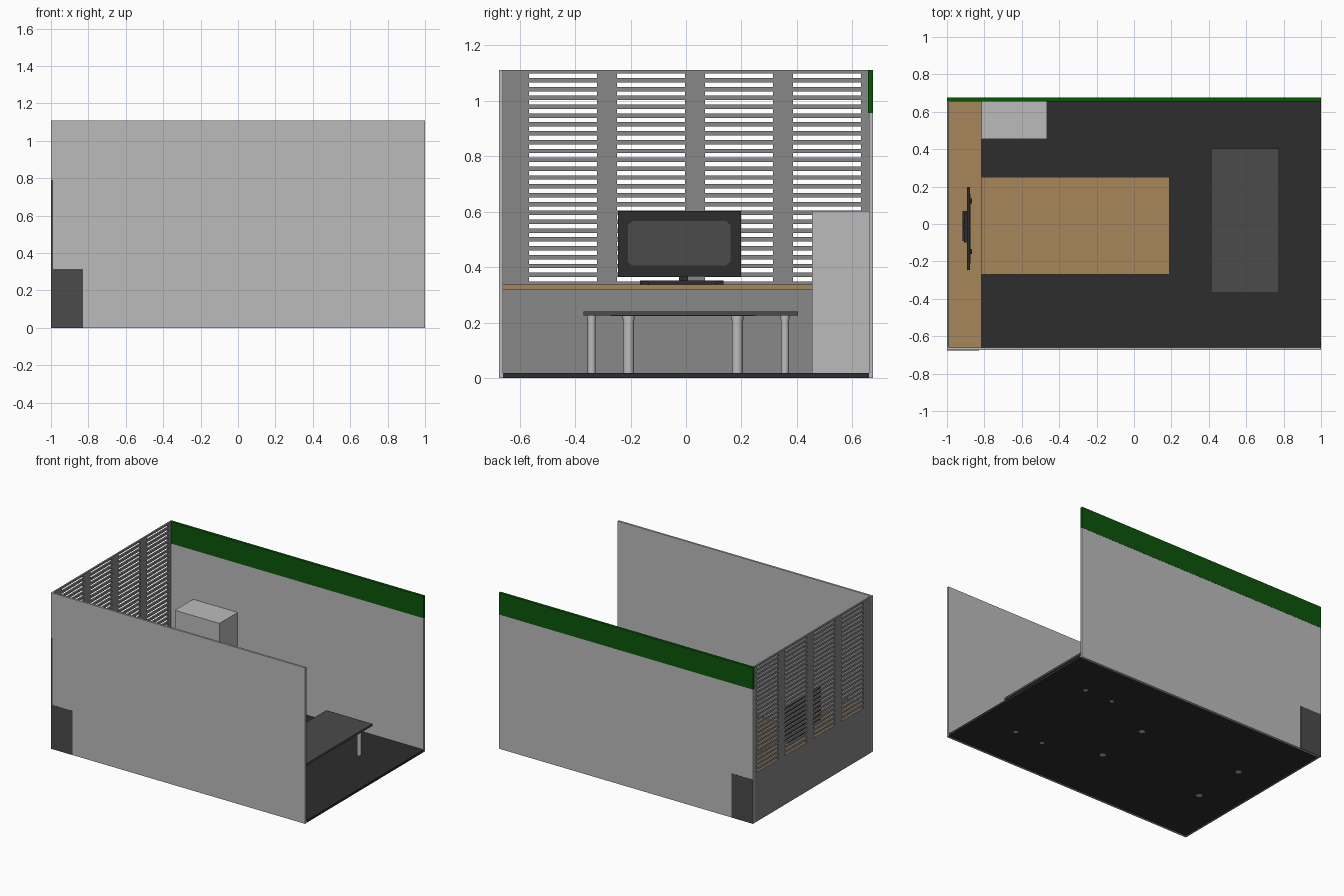
import bpy, bmesh, math
from mathutils import Matrix, Vector

cube = bpy.data.objects.get("Cube")
if cube:
    bpy.data.objects.remove(cube, do_unlink=True)


def material(name, rgb):
    m = bpy.data.materials.new(name)
    m.use_nodes = True
    m.diffuse_color = (*rgb, 1)
    m.node_tree.nodes["Principled BSDF"].inputs["Base Color"].default_value = (*rgb, 1)
    return m


LIGHT = material("light grey", (0.50, 0.50, 0.50))
MID = material("mid grey", (0.246, 0.246, 0.246))
DARK = material("dark grey", (0.069, 0.069, 0.069))
BLACK = material("charcoal", (0.026, 0.026, 0.026))
WOOD = material("wood", (0.39, 0.238, 0.107))
GREEN = material("green", (0.003, 0.09, 0.003))


def finish(name, bm, mat):
    bmesh.ops.recalc_face_normals(bm, faces=bm.faces)
    me = bpy.data.meshes.new(name)
    bm.to_mesh(me)
    bm.free()
    me.materials.append(mat)
    ob = bpy.data.objects.new(name, me)
    bpy.context.collection.objects.link(ob)
    return ob


def boxes(name, mat, *spans):
    """One object made of boxes, each given as x0, x1, y0, y1, z0, z1."""
    bm = bmesh.new()
    for x0, x1, y0, y1, z0, z1 in spans:
        size = Matrix.Diagonal((x1 - x0, y1 - y0, z1 - z0, 1))
        mid = Vector((x0 + x1, y0 + y1, z0 + z1)) / 2
        bmesh.ops.create_cube(bm, size=1, matrix=Matrix.Translation(mid) @ size)
    return finish(name, bm, mat)


def legs(name, spots, radius, top):
    bm = bmesh.new()
    for x, y in spots:
        # shaft and a short collar under the table top
        for r, z0, z1 in ((radius * 0.9, 0.0, top), (radius, top - 0.014, top)):
            bmesh.ops.create_cone(bm, cap_ends=True, segments=16, radius1=r, radius2=r,
                                  depth=z1 - z0, matrix=Matrix.Translation((x, y, (z0 + z1) / 2)))
    ob = finish(name, bm, LIGHT)
    bpy.context.view_layer.objects.active = ob
    ob.select_set(True)
    bpy.ops.object.shade_smooth_by_angle(angle=math.radians(40))
    ob.select_set(False)


# Room shell
H = 1.11
boxes("floor", BLACK, (-0.99, 1, -0.66, 0.66, 0.001, 0.018))
boxes("front_wall", LIGHT, (-1, 1, -0.674, -0.66, 0, H))
boxes("back_wall", LIGHT, (-1, 1, 0.66, 0.674, 0, 0.956))
boxes("green_band", GREEN, (-1, 1, 0.656, 0.675, 0.955, H))

# Louvred end wall: solid base, posts between four bays, slats in each bay
X0, X1 = -1.0, -0.988
BASE, PITCH, GAP = 0.348, 0.0319, 0.016
bays = [(-0.444 + 0.3177 * i - 0.1225, -0.444 + 0.3177 * i + 0.1225) for i in range(4)]
edges = [-0.66] + [e for bay in bays for e in bay] + [0.66]
boxes("end_wall_base", MID, (X0, X1, -0.66, 0.66, 0, BASE))
boxes("end_wall_posts", MID,
      *[(X0, X1, edges[i], edges[i + 1], BASE, H) for i in range(0, 10, 2)])
slats = []
for y0, y1 in bays:
    slats.append((X0, X1, y0, y1, 1.098, H))
    for k in range(23):
        top = 1.090 - PITCH * k - GAP / 2
        slats.append((X0, X1, y0, y1, top - (PITCH - GAP), top))
boxes("louvre_slats", MID, *slats)
boxes("wall_edge_strip", DARK, (-1, -0.988, -0.675, -0.672, 0.31, 0.79))

# Built-in cupboards under the counter, with panelled fronts and dark ends
boxes("cupboard_body", MID, (-0.988, -0.832, -0.66, 0.66, 0.018, 0.32))
boxes("cupboard_ends", DARK,
      *[(-1, -0.83, s - 0.0015, s + 0.0015, 0, 0.314) for s in (-0.6735, 0.6735)])
panels = []
for z0, z1 in ((0.03, 0.165), (0.192, 0.318)):
    for i in range(4):
        y0 = -0.646 + 0.349 * i
        panels.append((-0.833, -0.827, y0, min(y0 + 0.32, 0.655), z0, z1))
boxes("cupboard_panels", MID, *panels)
boxes("counter_top", WOOD, (-0.988, -0.815, -0.66, 0.66, 0.32, 0.337))

# Tall cabinet
boxes("tall_cabinet", LIGHT, (-0.815, -0.465, 0.455, 0.66, 0.018, 0.603))

# Long wooden table
boxes("long_table_top", WOOD, (-0.82, 0.19, -0.27, 0.25, 0.224, 0.238))
legs("long_table_legs", [(x, y) for x in (-0.72, 0.087) for y in (-0.207, 0.185)], 0.022, 0.225)

# Dark side table
boxes("side_table_top", DARK, (0.413, 0.775, -0.37, 0.404, 0.225, 0.24))
legs("side_table_legs", [(x, y) for x in (0.485, 0.705) for y in (-0.34, 0.357)], 0.016, 0.226)

# Monitor: frame, chamfered screen plate, neck and splayed stand
boxes("monitor_frame", BLACK, (-0.892, -0.876, -0.246, 0.198, 0.367, 0.603),
      (-0.91, -0.89, -0.10, 0.06, 0.42, 0.55))
bm = bmesh.new()
cy, cz, w, h, c = -0.025, 0.486, 0.185, 0.081, 0.016
outline = []
for sy, sz in ((1, 1), (-1, 1), (-1, -1), (1, -1)):
    pair = [(cy + sy * w, cz + sz * (h - c)), (cy + sy * (w - c), cz + sz * h)]
    outline += pair if sy * sz > 0 else pair[::-1]
face = bm.faces.new([bm.verts.new((-0.877, y, z)) for y, z in outline])
ext = bmesh.ops.extrude_face_region(bm, geom=[face])["geom"]
bmesh.ops.translate(bm, vec=(0.003, 0, 0),
                    verts=[v for v in ext if isinstance(v, bmesh.types.BMVert)])
finish("monitor_screen", bm, DARK)
boxes("monitor_stand", BLACK,
      (-0.915, -0.89, -0.025, 0.008, 0.337, 0.42),
      (-0.918, -0.878, -0.09, 0.07, 0.337, 0.350),
      (-0.892, -0.876, -0.165, 0.135, 0.337, 0.352),
      (-0.892, -0.865, -0.160, -0.135, 0.337, 0.348),
      (-0.892, -0.865, 0.110, 0.135, 0.337, 0.348))
